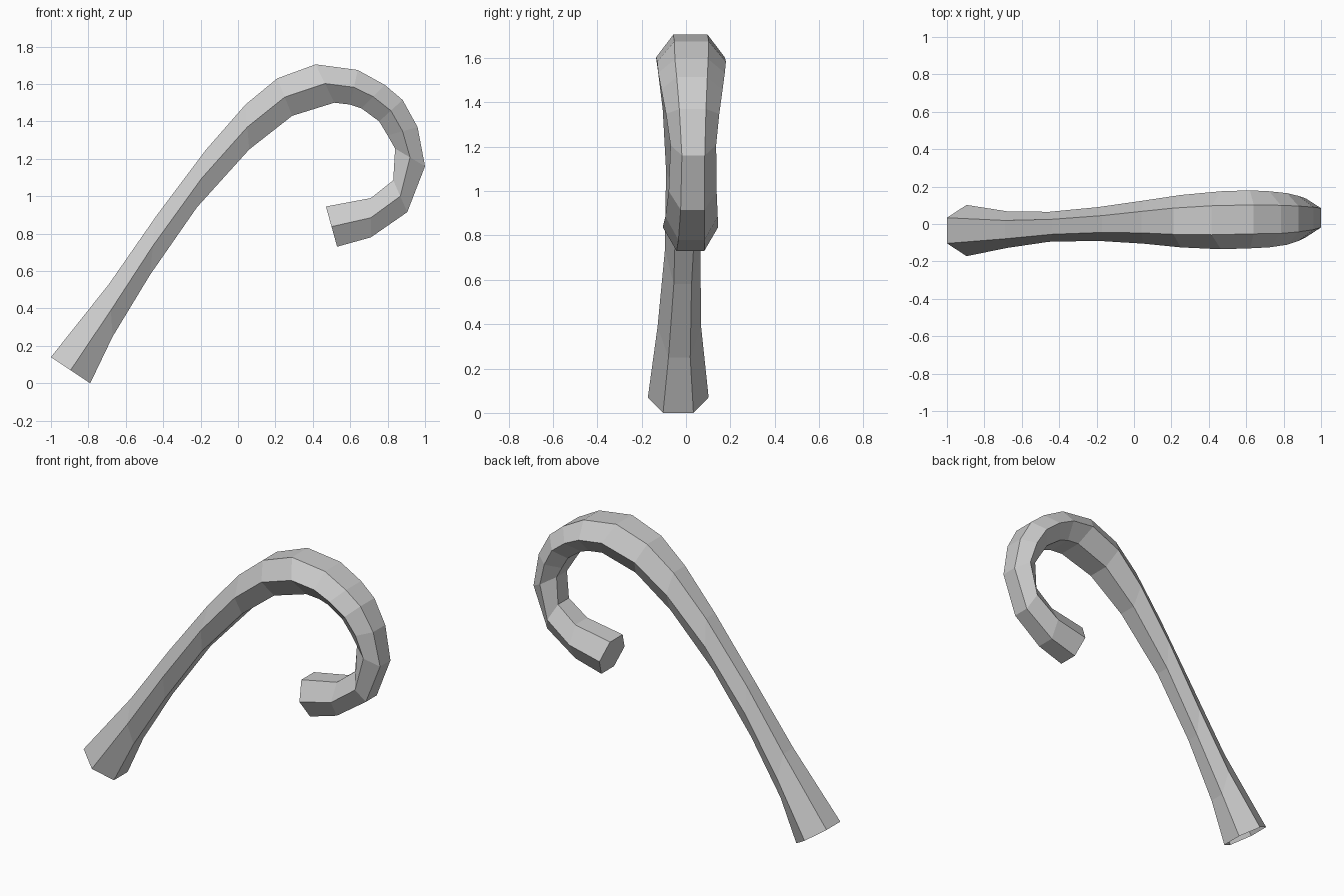
import bpy, bmesh

# Stations along the hooked tube:
# outer edge x, z | inner edge x, z | side centre y | side radius
RINGS = [
    (-1.00, 0.14, -0.79, 0.00, -0.035, 0.137),
    (-0.69, 0.53, -0.67, 0.25, -0.03, 0.098),
    (-0.44, 0.89, -0.47, 0.58, -0.015, 0.080),
    (-0.17, 1.25, -0.22, 0.94, 0.00, 0.090),
    (0.04, 1.49, 0.06, 1.25, 0.01, 0.115),
    (0.21, 1.63, 0.29, 1.43, 0.015, 0.140),
    (0.415, 1.705, 0.515, 1.50, 0.02, 0.155),
    (0.64, 1.675, 0.60, 1.49, 0.025, 0.155),
    (0.785, 1.595, 0.66, 1.47, 0.025, 0.150),
    (0.88, 1.515, 0.755, 1.40, 0.027, 0.138),
    (0.96, 1.37, 0.80, 1.325, 0.03, 0.120),
    (1.00, 1.16, 0.84, 1.255, 0.033, 0.103),
    (0.905, 0.915, 0.83, 1.085, 0.03, 0.108),
    (0.71, 0.78, 0.71, 0.99, 0.025, 0.118),
    (0.53, 0.73, 0.47, 0.945, 0.02, 0.125),
]

bm = bmesh.new()
loops = []
for ox, oz, ix, iz, cy, r in RINGS:
    mx, mz = (ox + ix) / 2, (oz + iz) / 2
    # hexagon: flat outer and inner sides, points to front and back
    section = [(ox, cy - r / 2, oz), (ox, cy + r / 2, oz), (mx, cy + r, mz),
               (ix, cy + r / 2, iz), (ix, cy - r / 2, iz), (mx, cy - r, mz)]
    loops.append([bm.verts.new(p) for p in section])

# skin between neighbouring hexagons
for a, b in zip(loops, loops[1:]):
    for i in range(6):
        j = (i + 1) % 6
        bm.faces.new((a[i], a[j], b[j], b[i]))

# closed tip, open foot
bm.faces.new(loops[-1])
bmesh.ops.recalc_face_normals(bm, faces=bm.faces)

mesh = bpy.data.meshes.new("hooked_stem")
bm.to_mesh(mesh)
bm.free()
stem = bpy.data.objects.new("hooked_stem", mesh)
bpy.context.collection.objects.link(stem)
